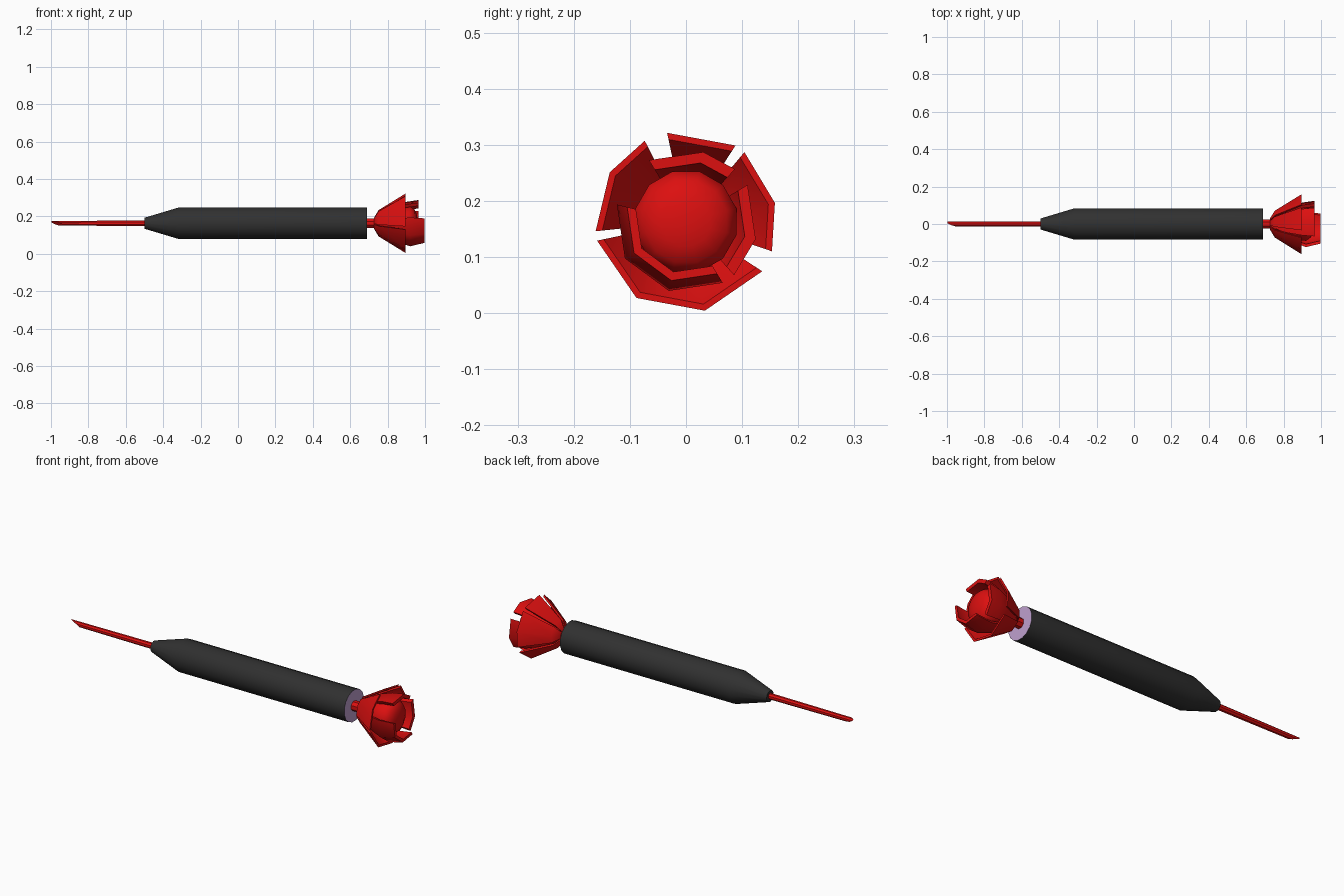
import bpy
import bmesh
from math import radians, sin, cos
from mathutils import Vector

if "Cube" in bpy.data.objects:
    bpy.data.objects.remove(bpy.data.objects["Cube"])

AXIS_Z = 0.163


def material(name, rgb, rough=0.6):
    m = bpy.data.materials.new(name)
    m.use_nodes = True
    m.diffuse_color = (*rgb, 1)
    node = m.node_tree.nodes["Principled BSDF"]
    node.inputs["Base Color"].default_value = (*rgb, 1)
    node.inputs["Roughness"].default_value = rough
    return m


red = material("red", (0.72, 0.005, 0.005))
charcoal = material("charcoal", (0.03, 0.03, 0.03))
lavender = material("lavender", (0.52, 0.35, 0.62))


def finish(bm, name, mats, smooth=40):
    bmesh.ops.recalc_face_normals(bm, faces=bm.faces)
    mesh = bpy.data.meshes.new(name)
    bm.to_mesh(mesh)
    bm.free()
    for m in mats:
        mesh.materials.append(m)
    ob = bpy.data.objects.new(name, mesh)
    bpy.context.collection.objects.link(ob)
    bpy.ops.object.select_all(action="DESELECT")
    ob.select_set(True)
    bpy.context.view_layer.objects.active = ob
    bpy.ops.object.shade_smooth_by_angle(angle=radians(smooth))
    return ob


def point(x, r, deg):
    """Point at radius r and angle deg around the long axis."""
    a = radians(deg)
    return Vector((x, r * cos(a), AXIS_Z + r * sin(a)))


def lathe(bm, profile, sides):
    """Closed solid of revolution around the long axis."""
    rings = [[bm.verts.new(point(x, r, 360 * (i + 0.5) / sides)) for i in range(sides)]
             for x, r in profile]
    for a, b in zip(rings, rings[1:]):
        for i in range(sides):
            j = (i + 1) % sides
            bm.faces.new((a[i], a[j], b[j], b[i]))
    bm.faces.new(rings[0])
    bm.faces.new(rings[-1])


def petal(name, profile, angles, thickness):
    """Faceted shell spanning the given angles, thickened inward."""
    bm = bmesh.new()
    rows = []
    for x, r in profile:
        rows.append(([bm.verts.new(point(x, r, a)) for a in angles],
                     [bm.verts.new(point(x, max(r - thickness, 0.005), a)) for a in angles]))
    n = len(angles)
    for (o0, i0), (o1, i1) in zip(rows, rows[1:]):
        for k in range(n - 1):
            bm.faces.new((o0[k], o0[k + 1], o1[k + 1], o1[k]))
            bm.faces.new((i0[k], i1[k], i1[k + 1], i0[k + 1]))
        for k in (0, n - 1):
            bm.faces.new((o0[k], o1[k], i1[k], i0[k]))
    for o, i in (rows[0], rows[-1]):
        for k in range(n - 1):
            bm.faces.new((o[k], o[k + 1], i[k + 1], i[k]))
    return finish(bm, name, [red], 50)


# Barrel with a tapered nose and a lavender end cap
bm = bmesh.new()
lathe(bm, [(-0.5, 0.03), (-0.32, 0.085), (0.69, 0.085)], 16)
for f in bm.faces:
    f.material_index = int(f.calc_center_median().x > 0.68)
finish(bm, "barrel", [charcoal, lavender], 30)

# Needle with a slanted tip
bm = bmesh.new()
lathe(bm, [(-1.02, 0.013), (-0.48, 0.016)], 8)
bmesh.ops.bisect_plane(bm, geom=bm.verts[:] + bm.edges[:] + bm.faces[:],
                       plane_co=(-0.968, 0, AXIS_Z), plane_no=(-1, -1.75, -1.75),
                       clear_outer=True)
bmesh.ops.holes_fill(bm, edges=[e for e in bm.edges if e.is_boundary])
finish(bm, "needle", [red])

# Flower stem
bm = bmesh.new()
lathe(bm, [(0.68, 0.027), (0.74, 0.027)], 8)
finish(bm, "flower_stem", [red])

# Rounded bud in the middle of the flower
bm = bmesh.new()
lathe(bm, [(0.72, 0.02), (0.78, 0.06), (0.86, 0.09), (0.92, 0.093),
           (0.945, 0.075), (0.957, 0.045), (0.961, 0.015)], 12)
finish(bm, "flower_bud", [red], 60)

# Outer petals on an eight-sided cone
outer = [(0.727, 0.03), (0.752, 0.072), (0.895, 0.162)]
for name, angles in {
    "outer_petal_top": (57, 102),
    "outer_petal_right": (-19, 12, 50),
    "outer_petal_bottom": (-168, -123, -78, -33),
    "outer_petal_left": (117, 147, 186),
}.items():
    petal(name, outer, angles, 0.012)

# Inner petals, the large one curling in over the bud
inner = [(0.74, 0.035), (0.8, 0.085), (0.9, 0.118), (0.965, 0.128)]
curled = [(0.74, 0.035), (0.8, 0.085), (0.92, 0.127), (0.998, 0.108)]
petal("inner_petal_top", inner, (47, 76, 121), 0.02)
petal("inner_petal_right", inner, (-48, -14, 31), 0.02)
petal("inner_petal_curled", curled, (-194, -149, -104, -59), 0.016)
